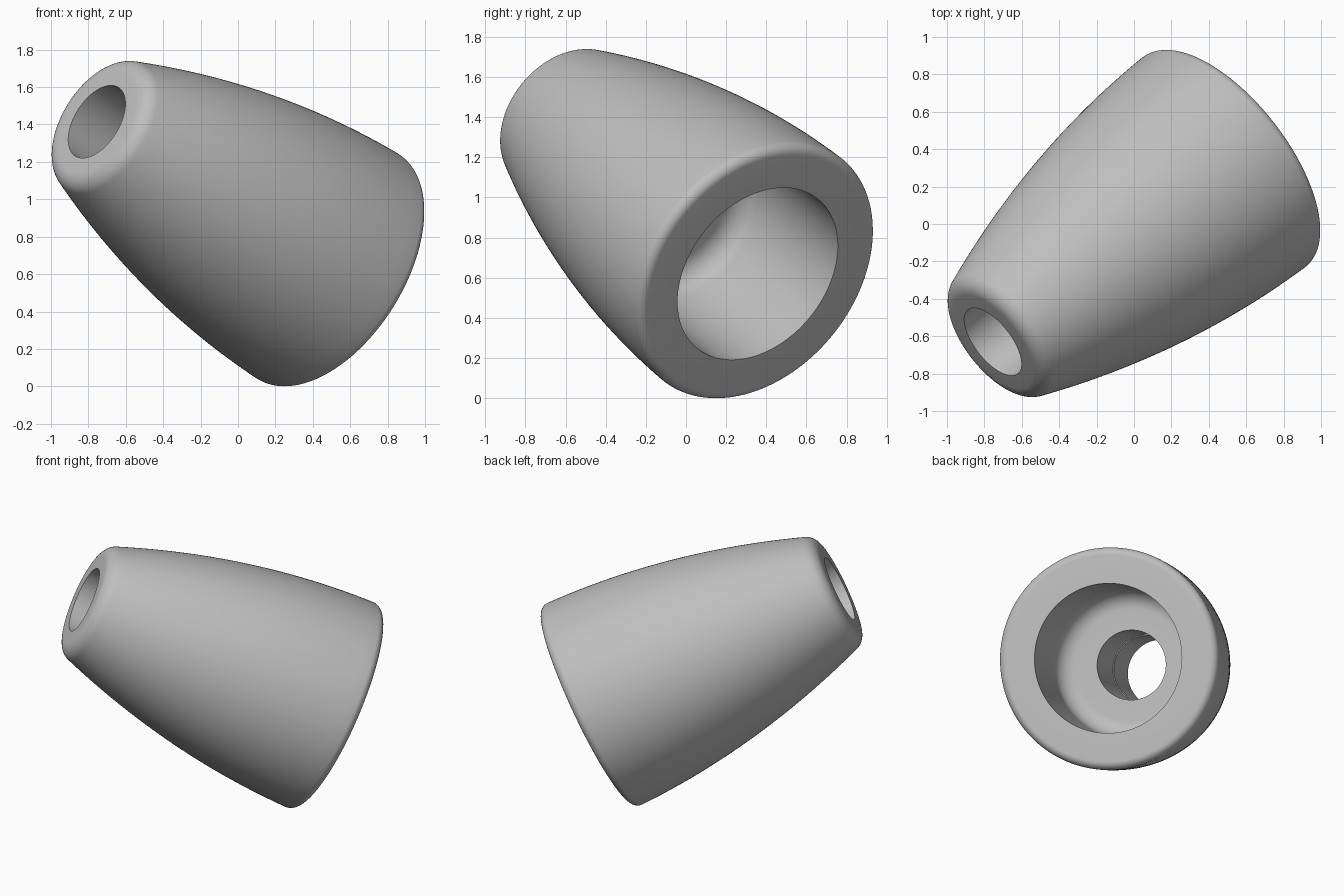
import bpy, bmesh, math
from mathutils import Vector, Matrix

cube = bpy.data.objects.get("Cube")
if cube:
    bpy.data.objects.remove(cube, do_unlink=True)

# Axis of the tapered sleeve, from the narrow end to the wide end
NARROW = Vector((-0.755, -0.63, 1.415))
WIDE = Vector((0.515, 0.357, 0.62))
AXIS = WIDE - NARROW
LENGTH = AXIS.length
SEGMENTS = 128

grey = bpy.data.materials.new("plain grey")
grey.use_nodes = True
colour = (0.52, 0.52, 0.52, 1)
grey.diffuse_color = colour
grey.node_tree.nodes["Principled BSDF"].inputs["Base Color"].default_value = colour


def arc(r, z, radius, start, end, steps=10):
    """Rounded corner of the profile, angles in degrees."""
    points = []
    for i in range(steps + 1):
        a = math.radians(start + (end - start) * i / steps)
        points.append((r + radius * math.cos(a), z + radius * math.sin(a)))
    return points


def bulged_side(r0, z0, r1, z1, bulge, steps=24):
    """Outer wall, bowed outward between its two ends."""
    points = []
    for i in range(1, steps):
        t = i / steps
        points.append((r0 + (r1 - r0) * t + 4 * bulge * t * (1 - t),
                       z0 + (z1 - z0) * t))
    return points


# Closed cross-section as (radius, distance along the axis)
r_small, r_big = 0.40, 0.71
f_small, f_big, f_floor = 0.10, 0.05, 0.12
bore, hole, wide_hole = 0.478, 0.2165, 0.223
floor_z, step_z = LENGTH - 0.79, LENGTH - 1.32

profile = [(hole, 0)]
profile += arc(r_small - f_small, f_small, f_small, -90, -18)
start = profile[-1]
end = (r_big, LENGTH - f_big)
profile += bulged_side(*start, *end, 0.07)
profile += arc(r_big - f_big, LENGTH - f_big, f_big, 0, 90)
profile += [(bore, LENGTH)]
profile += arc(bore - f_floor, floor_z + f_floor, f_floor, 0, -90)
profile += [(wide_hole, floor_z), (wide_hole, step_z), (hole, step_z)]

# Revolve the cross-section
bm = bmesh.new()
verts = [bm.verts.new((r, 0, z)) for r, z in profile]
edges = [bm.edges.new((v, verts[(i + 1) % len(verts)])) for i, v in enumerate(verts)]
bmesh.ops.spin(bm, geom=verts + edges, cent=(0, 0, 0), axis=(0, 0, 1),
               angle=2 * math.pi, steps=SEGMENTS, use_merge=True)
bmesh.ops.remove_doubles(bm, verts=bm.verts[:], dist=0.0001)
bmesh.ops.recalc_face_normals(bm, faces=bm.faces[:])

# Tilt the sleeve into place
tilt = AXIS.to_track_quat('Z', 'Y').to_matrix().to_4x4()
bm.transform(Matrix.Translation(NARROW) @ tilt)

mesh = bpy.data.meshes.new("tapered_sleeve")
bm.to_mesh(mesh)
bm.free()
mesh.materials.append(grey)
sleeve = bpy.data.objects.new("tapered_sleeve", mesh)
bpy.context.collection.objects.link(sleeve)

bpy.ops.object.select_all(action='DESELECT')
sleeve.select_set(True)
bpy.context.view_layer.objects.active = sleeve
bpy.ops.object.shade_smooth_by_angle(angle=math.radians(30))
